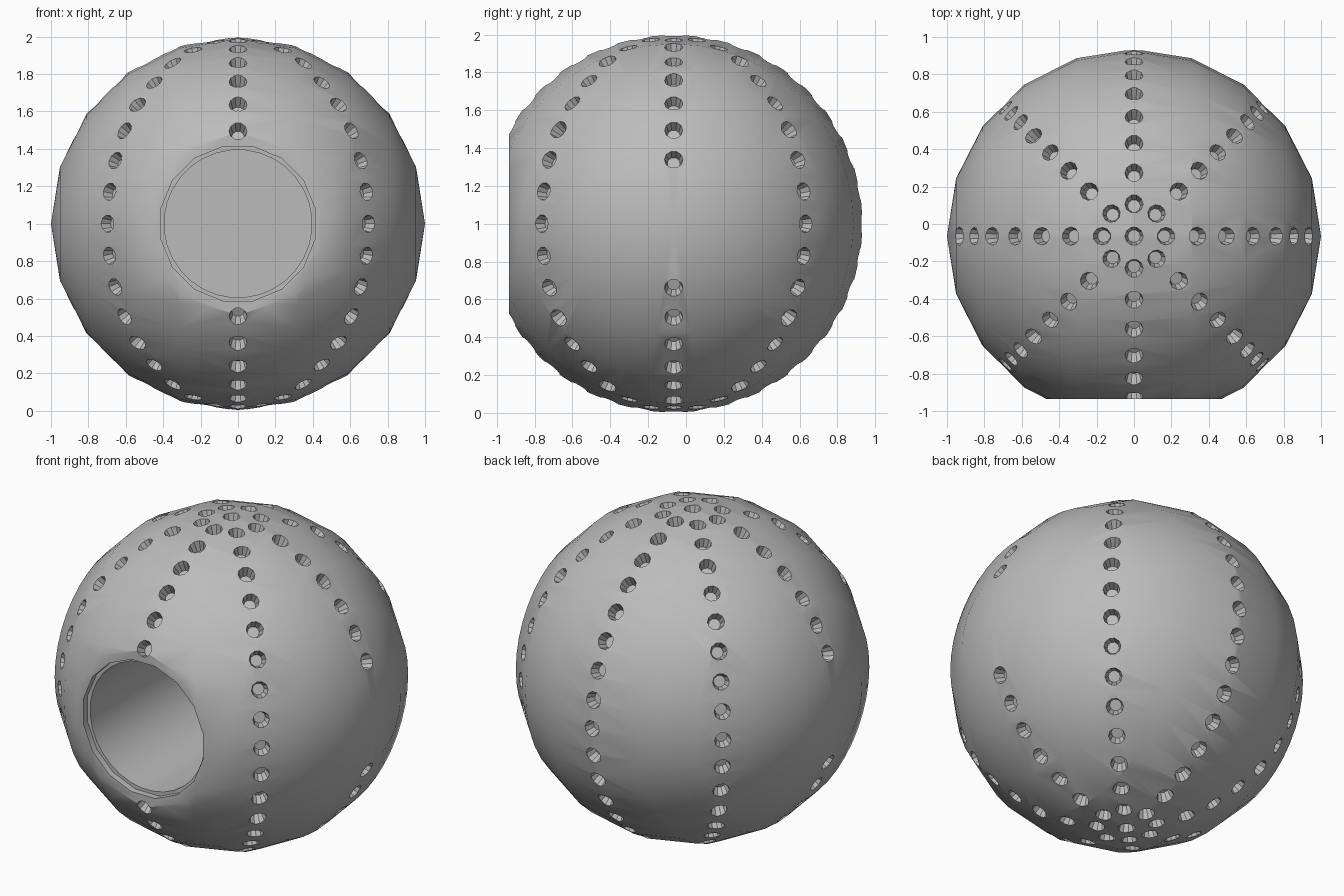
import bpy
import bmesh
from math import radians, sin, cos, pi
from mathutils import Matrix, Vector

CENTRE = Vector((0, -0.065, 1))
FRONT = -0.935          # plane of the flat front rim

if "Cube" in bpy.data.objects:
    bpy.data.objects.remove(bpy.data.objects["Cube"])

grey = bpy.data.materials.new("plain grey")
grey.use_nodes = True
colour = (0.5, 0.5, 0.5, 1)
grey.diffuse_color = colour
grey.node_tree.nodes["Principled BSDF"].inputs["Base Color"].default_value = colour


def make_object(name, bm):
    bmesh.ops.recalc_face_normals(bm, faces=bm.faces)
    mesh = bpy.data.meshes.new(name)
    bm.to_mesh(mesh)
    bm.free()
    mesh.materials.append(grey)
    obj = bpy.data.objects.new(name, mesh)
    bpy.context.collection.objects.link(obj)
    return obj


def add_plug(bm, outer, direction, sides, r_in, r_out, depth, proud):
    """Tapered plug that reaches depth below the point outer and proud above it."""
    turn = direction.to_track_quat('Z', 'Y').to_matrix().to_4x4()
    middle = outer + direction * (proud - depth) / 2
    spin = Matrix.Rotation(pi / sides, 4, 'Z')
    bmesh.ops.create_cone(bm, cap_ends=True, segments=sides, radius1=r_in, radius2=r_out,
                          depth=depth + proud, matrix=Matrix.Translation(middle) @ turn @ spin)


# Ball, with its poles on the left and right and its front sliced flat
bm = bmesh.new()
bmesh.ops.create_uvsphere(bm, u_segments=40, v_segments=10, radius=1,
                          matrix=Matrix.Translation(CENTRE) @ Matrix.Rotation(pi / 2, 4, 'Y'))
cut = bmesh.ops.bisect_plane(bm, geom=bm.verts[:] + bm.edges[:] + bm.faces[:],
                             plane_co=(0, FRONT, 0), plane_no=(0, -1, 0), clear_outer=True)
rim = [e for e in cut["geom_cut"] if isinstance(e, bmesh.types.BMEdge)]
bmesh.ops.contextual_create(bm, geom=rim)
ball = make_object("ball", bm)

# Stepped round opening in the front
forward = Vector((0, -1, 0))
mouth = Vector((0, FRONT, 1))
cutters = []
for name, sides, radius, depth in (("opening_lip_cutter", 16, 0.42, 0.04),
                                   ("opening_bore_cutter", 32, 0.395, 1.2)):
    bm = bmesh.new()
    add_plug(bm, mouth, forward, sides, radius, radius, depth, 0.1)
    cutters.append(make_object(name, bm))

# Rows of small pits along eight meridians, ten degrees apart, plus one at each end
bm = bmesh.new()
directions = [Vector((0, 0, 1)), Vector((0, 0, -1))]
for row in range(8):
    azimuth = radians(45 * row)
    gap = {0: 20, 4: 20, 6: 30}.get(row, 0)      # bare sides and front opening
    for lift in range(-80, 90, 10):
        if abs(lift) >= gap:
            e = radians(lift)
            directions.append(Vector((cos(e) * cos(azimuth), cos(e) * sin(azimuth), sin(e))))
for d in directions:
    add_plug(bm, CENTRE + d, d, 10, 0.034, 0.056, 0.07, 0.02)
cutters.append(make_object("pit_cutter", bm))

# Cut everything out of the ball
bpy.context.view_layer.objects.active = ball
for cutter in cutters:
    mod = ball.modifiers.new(cutter.name, 'BOOLEAN')
    mod.operation = 'DIFFERENCE'
    mod.solver = 'EXACT'
    mod.object = cutter
    bpy.ops.object.modifier_apply(modifier=mod.name)
    bpy.data.objects.remove(cutter)

bpy.ops.object.select_all(action='DESELECT')
ball.select_set(True)
bpy.ops.object.shade_smooth_by_angle(angle=radians(30))
